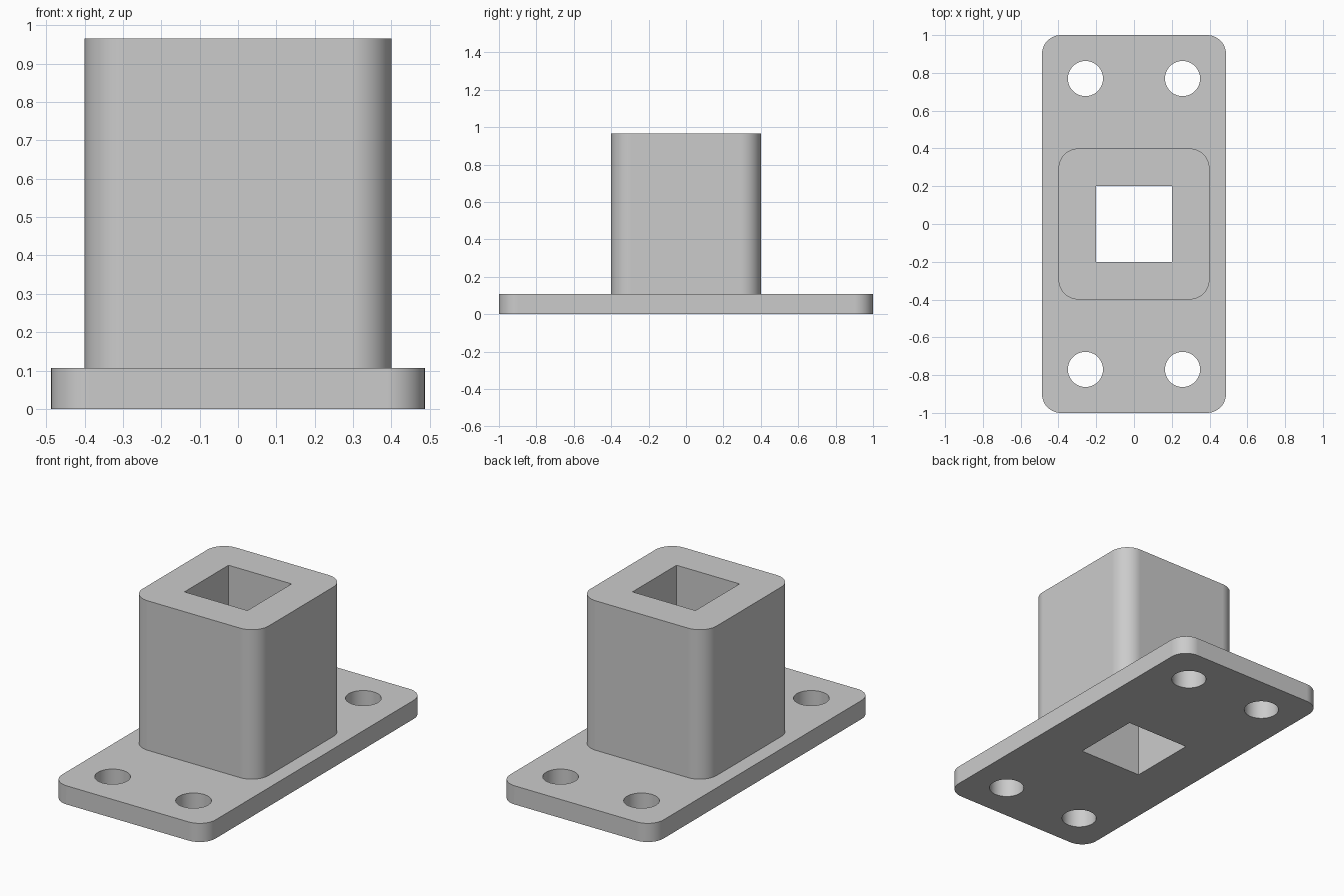
import bpy, bmesh, math

old = bpy.data.objects.get("Cube")
if old:
    bpy.data.objects.remove(old)

# Single plain grey finish
grey = bpy.data.materials.new("plain grey")
grey.use_nodes = True
colour = (0.6, 0.6, 0.6, 1)
grey.diffuse_color = colour
grey.node_tree.nodes["Principled BSDF"].inputs["Base Color"].default_value = colour


def prism(name, outline, z0, z1):
    """Extrude a closed outline from z0 up to z1."""
    bm = bmesh.new()
    base = bm.faces.new([bm.verts.new((x, y, z0)) for x, y in outline])
    top = bmesh.ops.extrude_face_region(bm, geom=[base])["geom"]
    bmesh.ops.translate(bm, vec=(0, 0, z1 - z0),
                        verts=[v for v in top if isinstance(v, bmesh.types.BMVert)])
    bmesh.ops.recalc_face_normals(bm, faces=bm.faces)
    mesh = bpy.data.meshes.new(name)
    bm.to_mesh(mesh)
    bm.free()
    mesh.materials.append(grey)
    obj = bpy.data.objects.new(name, mesh)
    bpy.context.collection.objects.link(obj)
    return obj


def rounded_rect(hx, hy, r, steps=12):
    points = []
    for q, (sx, sy) in enumerate([(1, 1), (-1, 1), (-1, -1), (1, -1)]):
        for i in range(steps + 1):
            a = math.pi / 2 * (q + i / steps)
            points.append((sx * (hx - r) + r * math.cos(a),
                           sy * (hy - r) + r * math.sin(a)))
    return points


def circle(cx, cy, r, steps=48):
    return [(cx + r * math.cos(math.tau * i / steps),
             cy + r * math.sin(math.tau * i / steps)) for i in range(steps)]


def combine(target, other, operation):
    """Apply a boolean and discard the helper object."""
    bpy.context.view_layer.objects.active = target
    mod = target.modifiers.new(operation, 'BOOLEAN')
    mod.operation, mod.object, mod.solver = operation, other, 'EXACT'
    bpy.ops.object.modifier_apply(modifier=mod.name)
    bpy.data.objects.remove(other)


# Flange plate with the square socket standing on it
body = prism("flanged_socket", rounded_rect(0.487, 1.0, 0.1), 0, 0.107)
combine(body, prism("socket", rounded_rect(0.4, 0.4, 0.107), 0.05, 0.965), 'UNION')

# Square bore through the whole height
bore = [(-0.2, -0.2), (0.2, -0.2), (0.2, 0.2), (-0.2, 0.2)]
combine(body, prism("bore", bore, -0.1, 1.1), 'DIFFERENCE')

# Four bolt holes
for sx in (-1, 1):
    for sy in (-1, 1):
        hole = circle(sx * 0.257, sy * 0.77, 0.093)
        combine(body, prism("bolt_hole", hole, -0.1, 0.2), 'DIFFERENCE')

# Smooth fillets and holes, crisp edges, flat large faces
bpy.ops.object.select_all(action='DESELECT')
body.select_set(True)
bpy.context.view_layer.objects.active = body
bpy.ops.object.shade_smooth_by_angle(angle=math.radians(30))
weighted = body.modifiers.new("flat_face_normals", 'WEIGHTED_NORMAL')
weighted.keep_sharp = True
